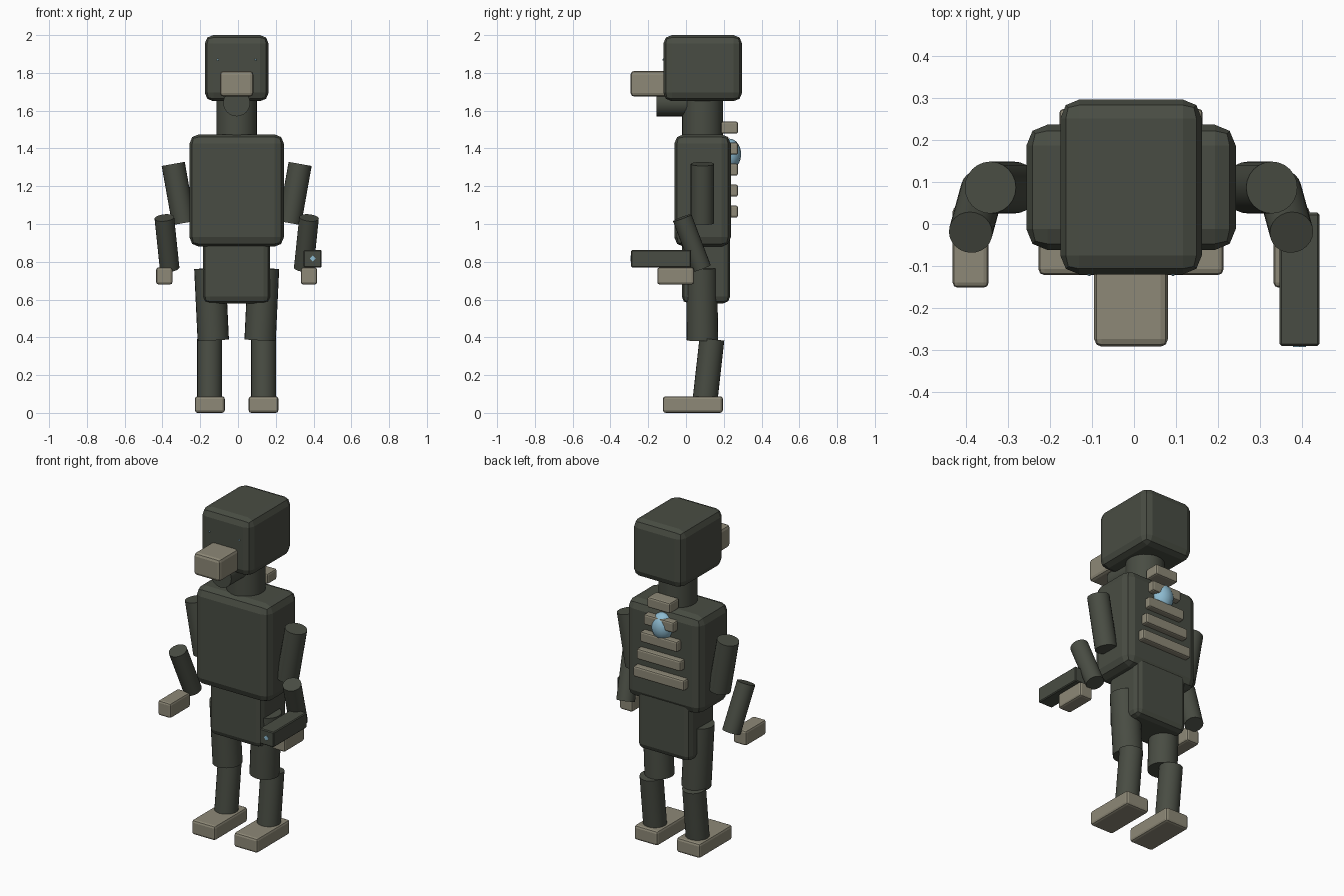
import bpy
from mathutils import Vector

if "Cube" in bpy.data.objects:
    bpy.data.objects.remove(bpy.data.objects["Cube"], do_unlink=True)

CX = -0.007  # symmetry plane of the body
CY = 0.087   # depth of the limb joints


def material(name, rgb):
    m = bpy.data.materials.new(name)
    m.use_nodes = True
    m.diffuse_color = (*rgb, 1)
    m.node_tree.nodes["Principled BSDF"].inputs["Base Color"].default_value = (*rgb, 1)
    return m


DARK = material("dark olive grey", (0.066, 0.073, 0.056))
BONE = material("weathered bone", (0.27, 0.25, 0.185))
GLOW = material("pale blue", (0.27, 0.50, 0.64))


def finish(name, mat):
    ob = bpy.context.object
    ob.name = name
    ob.data.materials.append(mat)
    return ob


def box(name, mat, low, high, bevel, segments=2):
    """Bevelled box between two opposite corners."""
    low, high = Vector(low), Vector(high)
    bpy.ops.mesh.primitive_cube_add(size=1, location=(low + high) / 2)
    ob = finish(name, mat)
    ob.scale = high - low
    bpy.ops.object.transform_apply(location=False, rotation=False, scale=True)
    mod = ob.modifiers.new("Bevel", "BEVEL")
    mod.width, mod.segments = bevel, segments
    return ob


def rod(name, mat, start, end, radius, sides=24):
    """Cylinder running from one point to another."""
    start, end = Vector(start), Vector(end)
    axis = end - start
    bpy.ops.mesh.primitive_cylinder_add(vertices=sides, radius=radius, depth=axis.length,
                                        location=(start + end) / 2)
    ob = finish(name, mat)
    ob.rotation_euler = axis.to_track_quat("Z", "Y").to_euler()
    bpy.ops.object.shade_smooth_by_angle()
    return ob


def ball(name, mat, centre, radii):
    bpy.ops.mesh.primitive_uv_sphere_add(segments=16, ring_count=10, radius=1, location=centre)
    ob = finish(name, mat)
    ob.scale = radii
    bpy.ops.object.shade_smooth()
    return ob


# Head, snout, jaw and neck
box("head", DARK, (CX - 0.169, -0.12, 1.65), (CX + 0.169, 0.297, 2.0), 0.045)
box("snout", BONE, (CX - 0.088, -0.293, 1.675), (CX + 0.088, -0.05, 1.81), 0.018)
rod("jaw", DARK, (CX, -0.155, 1.641), (CX, 0.05, 1.641), 0.071)
rod("neck", DARK, (CX, CY, 1.42), (CX, CY, 1.7), 0.108)

# Torso and pelvis
box("torso", DARK, (CX - 0.25, -0.062, 0.88), (CX + 0.25, 0.237, 1.475), 0.05)
box("pelvis", DARK, (CX - 0.177, -0.022, 0.58), (CX + 0.177, 0.233, 0.95), 0.035)

# Back plates widen towards the waist, with a glowing core between them
for i in range(5):
    half = 0.077 + 0.0235 * i
    z = 1.51 - 0.111 * i
    box(f"back_plate_{i + 1}", BONE, (CX - half, 0.185, z - 0.032),
        (CX + half, 0.275, z + 0.032), 0.01)
ball("power_core", GLOW, (CX, 0.23, 1.37), (0.067, 0.062, 0.082))

# Limbs and eyes on both sides
for side, s in (("left", 1), ("right", -1)):
    def at(x, y, z):
        return (CX + s * x, y, z)

    rod(f"{side}_upper_arm", DARK, at(0.336, CY, 1.318), at(0.28, CY, 1.005), 0.062)
    rod(f"{side}_forearm", DARK, at(0.383, -0.02, 1.033), at(0.355, 0.082, 0.765), 0.052)
    rod(f"{side}_thigh", DARK, at(0.142, 0.082, 0.765), at(0.124, CY, 0.385), 0.083)
    rod(f"{side}_shin", DARK, at(0.143, 0.137, 0.39), at(0.143, 0.1, 0.06), 0.066)

    x = CX + s * 0.383
    box(f"{side}_hand", BONE, (x - 0.043, -0.152, 0.68), (x + 0.043, 0.042, 0.77), 0.012)
    x = CX + s * 0.142
    box(f"{side}_foot", BONE, (x - 0.079, -0.122, 0.0), (x + 0.079, 0.195, 0.088), 0.014)
    ball(f"{side}_eye", GLOW, at(0.1, -0.12, 1.87), (0.005, 0.004, 0.005))

# Hand-held blaster with a small lit muzzle
box("blaster", DARK, (0.347, -0.291, 0.77), (0.443, 0.027, 0.862), 0.005, 1)
rod("blaster_muzzle", GLOW, (0.395, -0.294, 0.817), (0.395, -0.27, 0.817), 0.016, 4)
